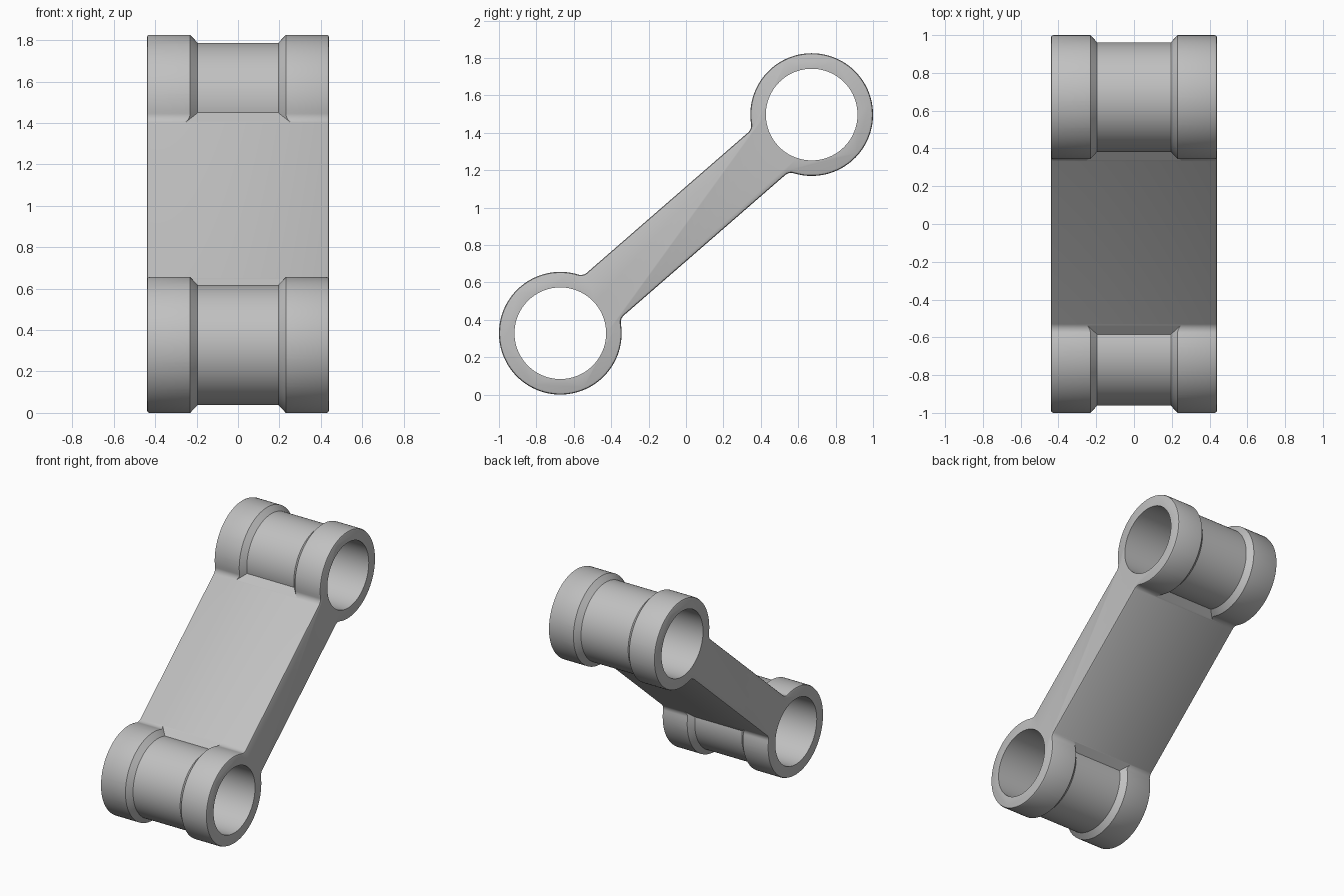
import bpy, bmesh
from math import sin, cos, pi, hypot, atan2, sqrt

cube = bpy.data.objects.get("Cube")
if cube:
    bpy.data.objects.remove(cube, do_unlink=True)

# Main dimensions
HALF_W = 0.44                    # half width along x
CY, CZ_LOW, CZ_HIGH = 0.672, 0.328, 1.497
R, R_GROOVE, R_BORE = 0.328, 0.29, 0.245
WEB, FILLET = 0.151, 0.05        # web half thickness, fillet radius
MID_Z = (CZ_LOW + CZ_HIGH) / 2
RISE = (CZ_HIGH - CZ_LOW) / 2
L = hypot(CY, RISE)
TILT = atan2(RISE, CY)
ENDS = ((-CY, CZ_LOW), (CY, CZ_HIGH))

grey = bpy.data.materials.new("light grey metal")
grey.use_nodes = True
grey.diffuse_color = (0.53, 0.53, 0.53, 1)
grey.node_tree.nodes["Principled BSDF"].inputs["Base Color"].default_value = grey.diffuse_color


def make_object(name, bm):
    bmesh.ops.recalc_face_normals(bm, faces=bm.faces)
    mesh = bpy.data.meshes.new(name)
    bm.to_mesh(mesh)
    bm.free()
    mesh.materials.append(grey)
    obj = bpy.data.objects.new(name, mesh)
    bpy.context.collection.objects.link(obj)
    return obj


def arc(ca, ch, radius, start, end, steps):
    angles = [start + (end - start) * i / steps for i in range(steps + 1)]
    return [(ca + radius * cos(t), ch + radius * sin(t)) for t in angles]


def subtract(target, cutter):
    mod = target.modifiers.new("cut", 'BOOLEAN')
    mod.operation = 'DIFFERENCE'
    mod.solver = 'EXACT'
    mod.object = cutter
    bpy.context.view_layer.objects.active = target
    bpy.ops.object.modifier_apply(modifier=mod.name)
    bpy.data.objects.remove(cutter, do_unlink=True)


def link_outline():
    """Two round eyes joined by a straight web with fillets."""
    reach = sqrt((R + FILLET) ** 2 - (WEB + FILLET) ** 2)
    phi = atan2(WEB + FILLET, -reach)
    fillet = arc(L - reach, WEB + FILLET, FILLET, phi - pi, -pi / 2, 10)
    eye = arc(L, 0, R, -phi, phi, 90)
    half = [(a, -h) for a, h in reversed(fillet)] + eye[1:-1] + fillet
    loop = half + [(-a, -h) for a, h in half]
    c, s = cos(TILT), sin(TILT)
    return [(a * c - h * s, MID_Z + a * s + h * c) for a, h in loop]


def link_body():
    bm = bmesh.new()
    face = bm.faces.new([bm.verts.new((-HALF_W, y, z)) for y, z in link_outline()])
    out = bmesh.ops.extrude_face_region(bm, geom=[face], use_keep_orig=True)
    moved = [v for v in out["geom"] if isinstance(v, bmesh.types.BMVert)]
    bmesh.ops.translate(bm, verts=moved, vec=(2 * HALF_W, 0, 0))
    rims = [e for e in bm.edges if abs(e.verts[0].co.x - e.verts[1].co.x) < 0.001]
    bmesh.ops.bevel(bm, geom=rims, offset=0.013, segments=2, profile=0.5,
                    affect='EDGES')
    return make_object("connecting_link", bm)


def groove_ring(cy, cz, steps=96):
    """Closed ring with sloping walls that cuts the waist of an eye."""
    section = [(-0.195, R_GROOVE), (0.195, R_GROOVE), (0.28, 0.38), (-0.28, 0.38)]
    bm = bmesh.new()
    loops = [[bm.verts.new((x, cy + r * cos(t), cz + r * sin(t))) for x, r in section]
             for t in (2 * pi * i / steps for i in range(steps))]
    for i in range(steps):
        p, q = loops[i], loops[(i + 1) % steps]
        for j in range(4):
            k = (j + 1) % 4
            bm.faces.new((p[j], p[k], q[k], q[j]))
    return make_object("groove_cutter", bm)


def web_keeper():
    """Slab that protects the web from the groove cut."""
    bpy.ops.mesh.primitive_cube_add(size=1, location=(0, 0, MID_Z), rotation=(TILT, 0, 0))
    slab = bpy.context.object
    slab.name = "web_keeper"
    slab.scale = (0.8, 2 * L, 2 * WEB + 0.001)
    bpy.context.view_layer.update()
    return slab


link = link_body()
for cy, cz in ENDS:
    # Waist groove around the eye
    ring = groove_ring(cy, cz)
    subtract(ring, web_keeper())
    subtract(link, ring)
    # Through bore
    bpy.ops.mesh.primitive_cylinder_add(vertices=96, radius=R_BORE, depth=2,
                                        location=(0, cy, cz), rotation=(0, pi / 2, 0))
    subtract(link, bpy.context.object)

# One material and smooth curved walls
link.data.materials.clear()
link.data.materials.append(grey)
for poly in link.data.polygons:
    poly.material_index = 0
bpy.ops.object.select_all(action='DESELECT')
link.select_set(True)
bpy.context.view_layer.objects.active = link
bpy.ops.object.shade_smooth_by_angle(angle=0.42)
